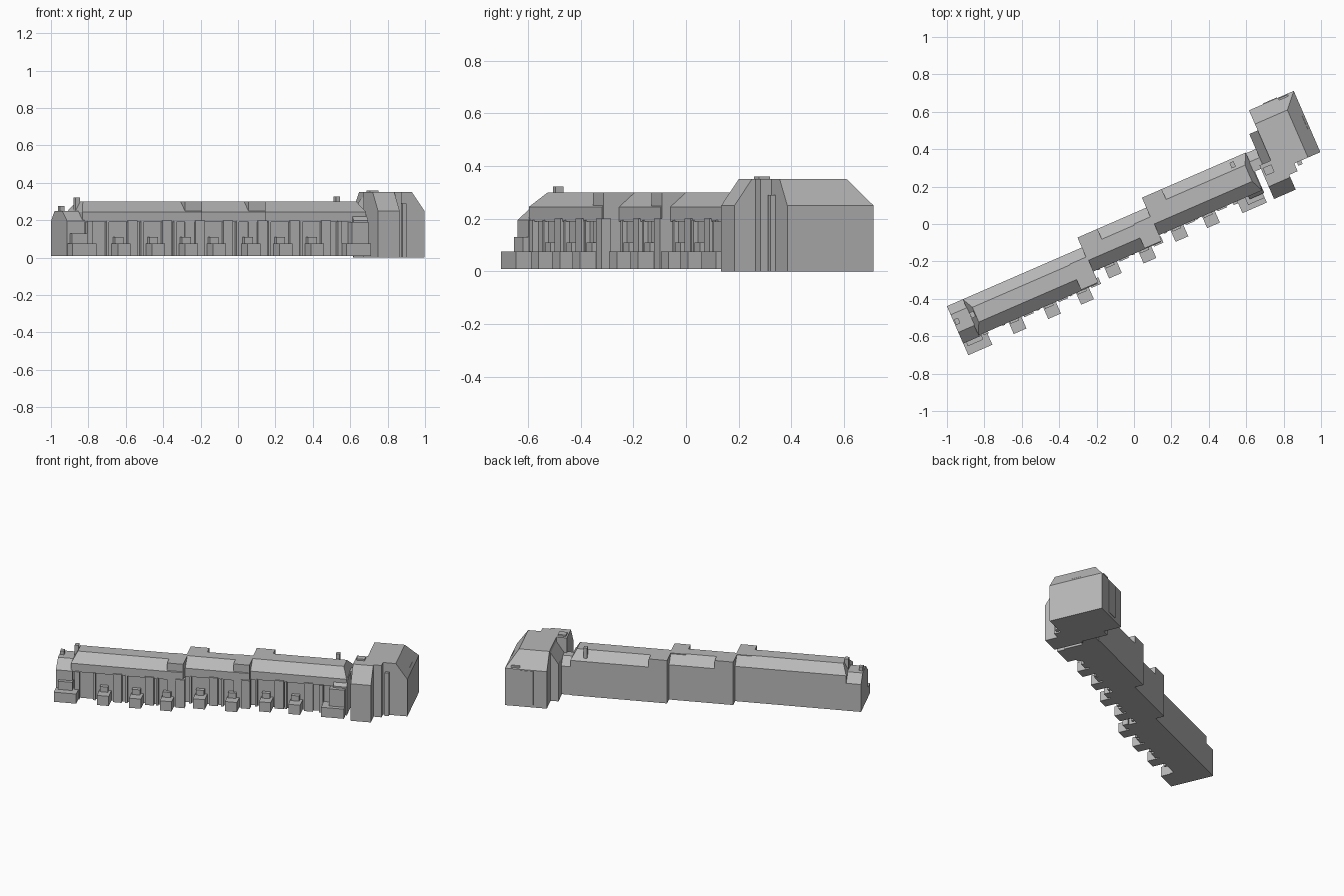
import bpy, bmesh, math
from mathutils import Matrix

if "Cube" in bpy.data.objects:
    bpy.data.objects.remove(bpy.data.objects["Cube"], do_unlink=True)

stone = bpy.data.materials.new("plain_grey")
stone.use_nodes = True
GREY = (0.48, 0.48, 0.48, 1)
stone.diffuse_color = GREY
stone.node_tree.nodes["Principled BSDF"].inputs["Base Color"].default_value = GREY
TURN = Matrix.Rotation(math.radians(23.5), 4, "Z")
BASE = 0.01


def block(name, u, v, z, eave=None, left=0, right=0, front=0, back=0):
    """Box along the street direction; above the eave each side may slope inward."""
    bm = bmesh.new()
    eave = z[1] if eave is None else eave

    def ring(h, l=0, r=0, f=0, b=0):
        corners = [(u[0] + l, v[0] + f), (u[1] - r, v[0] + f),
                   (u[1] - r, v[1] - b), (u[0] + l, v[1] - b)]
        return [bm.verts.new((x, y, h)) for x, y in corners]

    rings = [ring(z[0])]
    if eave < z[1]:
        rings.append(ring(eave))
    rings.append(ring(z[1], left, right, front, back))
    bm.faces.new(rings[0][::-1])
    bm.faces.new(rings[-1])
    for a, b in zip(rings, rings[1:]):
        for i in range(4):
            j = (i + 1) % 4
            bm.faces.new((a[i], a[j], b[j], b[i]))
    bmesh.ops.transform(bm, matrix=TURN, verts=bm.verts)
    mesh = bpy.data.meshes.new(name)
    bm.to_mesh(mesh)
    bm.free()
    mesh.materials.append(stone)
    obj = bpy.data.objects.new(name, mesh)
    bpy.context.collection.objects.link(obj)
    return obj


# Three staggered terraces: recessed wall under an overhanging upper storey and sloped roof
RECESS = 0.015
terraces = {
    "west": (-1.0, -0.306, -0.215, -0.004),
    "middle": (-0.306, 0.095, -0.146, 0.054),
    "east": (0.095, 0.70, -0.108, 0.112),
}
for side, (u0, u1, v0, v1) in terraces.items():
    block(side + "_wall", (u0, u1), (v0 + RECESS, v1), (BASE, 0.20))
    block(side + "_roof", (u0, u1), (v0, v1), (0.19, 0.30), 0.245,
          left=0.03 if side == "west" else 0, right=0.03 if side == "east" else 0,
          front=0.065, back=0.06)

# Full height flat roofed bays where the terraces step
block("west_flat_bay", (-0.40, -0.30), (-0.21, -0.06), (BASE, 0.30))
block("middle_flat_bay", (0.0, 0.10), (-0.142, 0.0), (BASE, 0.30))
block("middle_back_bay", (-0.306, -0.19), (-0.05, 0.054), (BASE, 0.30))
block("east_back_bay", (0.095, 0.21), (0.0, 0.112), (BASE, 0.30))

# Lower end sections
block("west_end", (-1.0925, -0.99), (-0.222, -0.004), (BASE, 0.25), 0.195, front=0.065, back=0.05)
block("east_end", (0.69, 0.768), (0.0, 0.108), (BASE, 0.25), 0.20, back=0.05)
block("east_end_front", (0.62, 0.705), (-0.125, 0.0), (BASE, 0.245), 0.20, front=0.04)

# Porches with a small canopy wall behind, one per house
porches = [(-0.787, -0.215), (-0.586, -0.215), (-0.394, -0.215), (-0.201, -0.146),
           (0.0, -0.146), (0.203, -0.108), (0.387, -0.108)]
for i, (u, v) in enumerate(porches):
    block(f"porch_{i}", (u - 0.037, u + 0.037), (v - 0.068, v + 0.03), (BASE, 0.075))
    block(f"porch_back_{i}", (u - 0.03, u + 0.02), (v - 0.012, v + 0.03), (BASE, 0.11))
    # Bay and narrow pier on either side of the entrance
    block(f"bay_{i}", (u + 0.05, u + 0.105), (v - 0.008, v + 0.03), (BASE, 0.20))
    block(f"pier_{i}", (u - 0.075, u - 0.06), (v - 0.004, v + 0.03), (BASE, 0.195))

# Wide end porches with stepped upper parts
block("west_end_porch", (-1.092, -0.952), (-0.29, -0.20), (BASE, 0.075))
block("west_end_step", (-1.075, -0.985), (-0.245, -0.20), (BASE, 0.13))
block("west_end_pier", (-0.975, -0.945), (-0.225, -0.19), (BASE, 0.195))
block("east_end_porch", (0.555, 0.697), (-0.178, -0.09), (BASE, 0.075))
block("east_end_step", (0.60, 0.697), (-0.15, -0.09), (BASE, 0.19))
block("east_end_pier", (0.53, 0.555), (-0.12, -0.08), (BASE, 0.195))

# Chimney pipes
for i, (u, v, top) in enumerate([(-0.985, -0.10, 0.322), (0.61, 0.08, 0.328), (-1.075, -0.10, 0.275)]):
    block(f"chimney_{i}", (u - 0.012, u + 0.012), (v - 0.016, v + 0.016), (0.20, top))

# Corner house with sloped sides
block("corner_house", (0.806, 1.067), (-0.045, 0.312), (0, 0.35), 0.25, right=0.072, back=0.08)
block("corner_house_west_wing", (0.757, 0.88), (0.0, 0.195), (0, 0.35), 0.25, left=0.068)
block("corner_house_front_wing", (0.74, 0.866), (-0.176, 0.02), (0, 0.35), 0.25, front=0.072)
block("corner_house_link", (0.85, 0.915), (-0.09, 0.0), (0, 0.35))
block("corner_house_pier", (0.93, 0.955), (-0.065, 0.0), (0, 0.29))
block("corner_house_chimney", (0.75, 0.80), (-0.045, 0.0), (0.30, 0.36))
block("east_dormer", (1.0, 1.055), (0.09, 0.17), (0.23, 0.268))
block("back_dormer", (0.975, 1.03), (0.25, 0.307), (0.23, 0.268))
block("back_panel", (0.89, 0.97), (0.30, 0.316), (0.02, 0.245))
